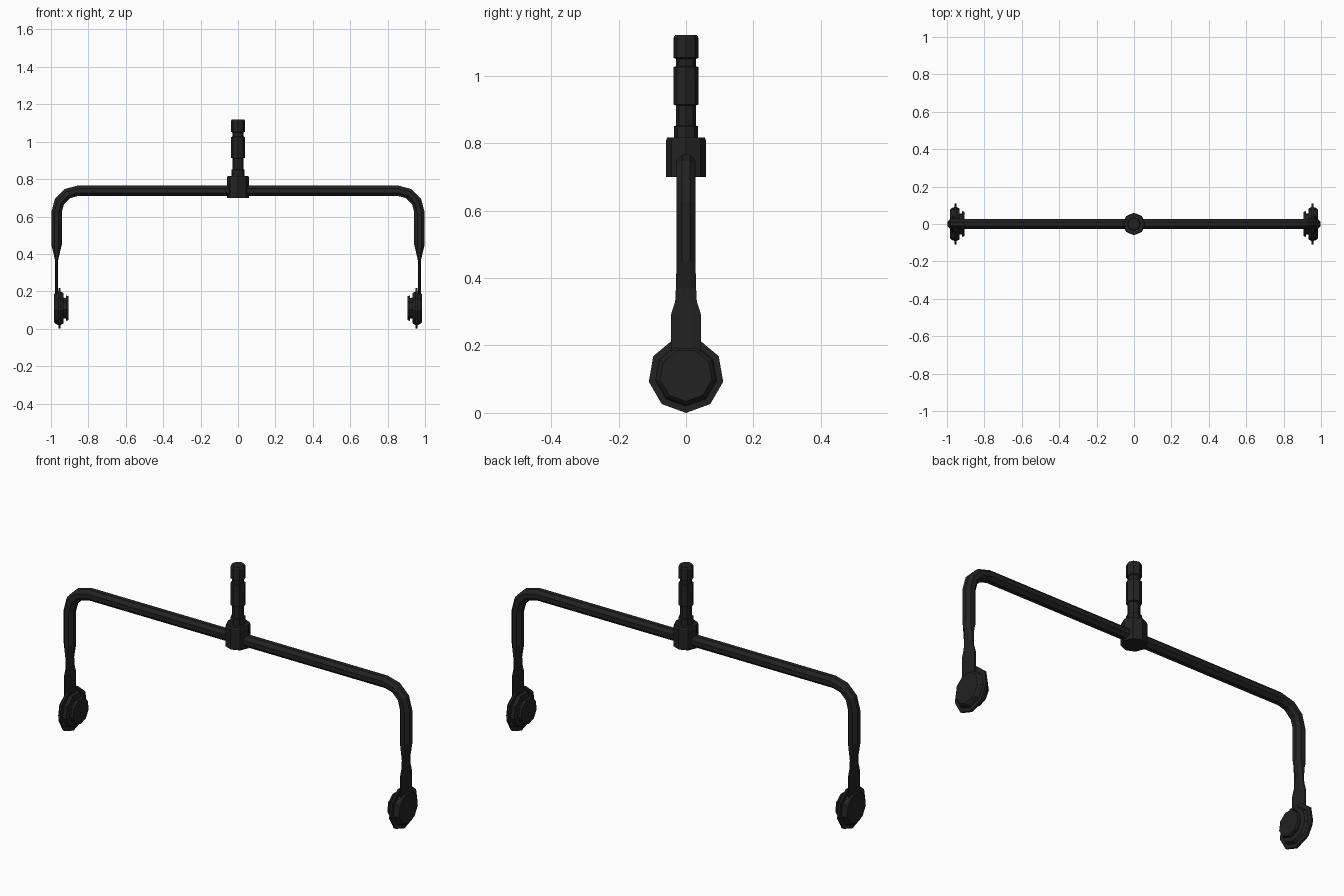
import bpy, bmesh, math
from mathutils import Vector, Matrix

cube = bpy.data.objects.get("Cube")
if cube:
    bpy.data.objects.remove(cube, do_unlink=True)

# Single matte black material
black = bpy.data.materials.new("matte_black")
black.use_nodes = True
COLOUR = (0.016, 0.016, 0.016, 1)
black.diffuse_color = COLOUR
shader = black.node_tree.nodes["Principled BSDF"]
shader.inputs["Base Color"].default_value = COLOUR
shader.inputs["Roughness"].default_value = 0.8


def loft(name, rings):
    """Skin a list of equal point rings and cap both ends."""
    bm = bmesh.new()
    loops = [[bm.verts.new(p) for p in ring] for ring in rings]
    n = len(loops[0])
    for a, b in zip(loops, loops[1:]):
        for i in range(n):
            j = (i + 1) % n
            bm.faces.new((a[i], a[j], b[j], b[i]))
    bm.faces.new(loops[0][::-1])
    bm.faces.new(loops[-1])
    bmesh.ops.recalc_face_normals(bm, faces=bm.faces)
    mesh = bpy.data.meshes.new(name)
    bm.to_mesh(mesh)
    bm.free()
    mesh.materials.append(black)
    obj = bpy.data.objects.new(name, mesh)
    bpy.context.collection.objects.link(obj)
    return obj


def turned(name, profile, sides, matrix, start=0.0):
    """Turn a (height, radius) profile round local z, then place it."""
    angles = [start + math.tau * i / sides for i in range(sides)]
    return loft(name, [[matrix @ Vector((r * math.cos(a), r * math.sin(a), h))
                        for a in angles] for h, r in profile])


def tube_ring(x, z, lean, half_depth, half_width):
    """Octagonal section; lean 0 runs along x, 90 degrees runs down."""
    ring = []
    for i in range(8):
        a = math.tau * (i + 0.5) / 8
        k = 1 / math.cos(math.pi / 8)
        out, side = half_depth * k * math.cos(a), half_width * k * math.sin(a)
        ring.append((x + out * math.sin(lean), side, z + out * math.cos(lean)))
    return ring


# Bent bar with ends flattened into straps
R, BEND, BX, BZ = 0.028, 0.115, 0.855, 0.623
right_angle = math.pi / 2
half = []
for step in range(4):
    t = right_angle * step / 3
    half.append((BX + BEND * math.sin(t), BZ + BEND * math.cos(t), t, R, R))
LEG = BX + BEND
for z, depth, width in ((0.45, R, R), (0.37, 0.009, 0.03), (0.33, 0.008, 0.032),
                        (0.29, 0.008, 0.045), (0.14, 0.008, 0.045)):
    half.append((LEG, z, right_angle, depth, width))
right_half = [tube_ring(*section) for section in half]
left_half = [[(-x, y, z) for x, y, z in ring] for ring in right_half]
loft("bent_bar", left_half[::-1] + right_half)

# Nine-sided pads at both ends
pad_profile = [(0.907, 0.066), (0.919, 0.07), (0.92, 0.056), (0.932, 0.058),
               (0.934, 0.084), (0.948, 0.092), (0.949, 0.112), (0.96, 0.112),
               (0.961, 0.092), (0.976, 0.086), (0.984, 0.078)]
for name, sign in (("left_pad", 1), ("right_pad", -1)):
    place = Matrix.Translation((0, 0, 0.112)) @ Matrix.Rotation(sign * right_angle, 4, "Y")
    # The rotation sends one corner of each pad straight down
    turned(name, pad_profile, 9, place, 0 if sign > 0 else math.pi)

# Central collar around the bar
turned("collar", [(0.70, 0.06), (0.805, 0.06), (0.816, 0.056)], 8, Matrix())

# Grooved mounting stem
stem_profile = [(0.80, 0.036), (0.85, 0.036), (0.852, 0.029), (0.911, 0.029),
                (0.914, 0.037), (1.025, 0.037), (1.028, 0.029), (1.049, 0.029),
                (1.053, 0.037), (1.112, 0.037), (1.12, 0.032)]
turned("mounting_stem", stem_profile, 8, Matrix())
